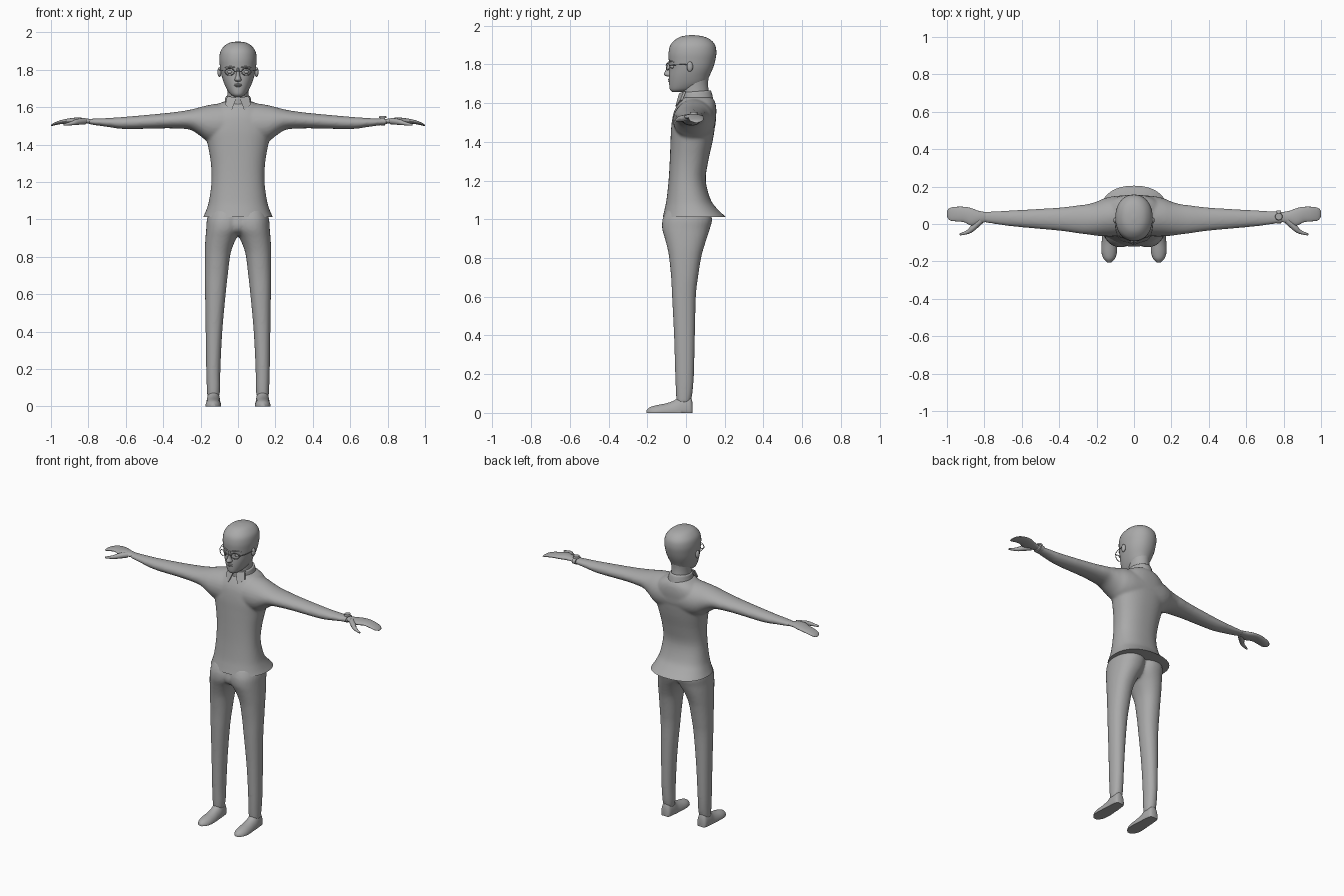
import bpy, bmesh, math
from mathutils import Vector, Matrix

if "Cube" in bpy.data.objects:
    bpy.data.objects.remove(bpy.data.objects["Cube"])

GREY = bpy.data.materials.new("plain_grey")
GREY.diffuse_color = (0.4, 0.4, 0.4, 1)
GREY.use_nodes = True
GREY.node_tree.nodes["Principled BSDF"].inputs["Base Color"].default_value = GREY.diffuse_color


def finish(name, me, angle=50):
    """Link a mesh as a smooth-shaded object with the one colour."""
    me.name = name
    me.materials.clear()
    me.materials.append(GREY)
    ob = bpy.data.objects.new(name, me)
    bpy.context.collection.objects.link(ob)
    bpy.ops.object.select_all(action='DESELECT')
    ob.select_set(True)
    bpy.context.view_layer.objects.active = ob
    bpy.ops.object.shade_smooth_by_angle(angle=math.radians(angle))
    return ob


def from_bm(name, bm, angle=50):
    bmesh.ops.recalc_face_normals(bm, faces=bm.faces[:])
    me = bpy.data.meshes.new(name)
    bm.to_mesh(me)
    bm.free()
    return finish(name, me, angle)


def bake(ob):
    """Replace an object by the plain mesh its modifiers or bevel give."""
    dg = bpy.context.evaluated_depsgraph_get()
    me = bpy.data.meshes.new_from_object(ob.evaluated_get(dg))
    bpy.data.objects.remove(ob)
    return me


def catmull(p0, p1, p2, p3, t):
    return [0.5 * (2 * b + (c - a) * t + (2 * a - 5 * b + 4 * c - d) * t * t
            + (3 * b - a - 3 * c + d) * t ** 3) for a, b, c, d in zip(p0, p1, p2, p3)]


def loft(bm, secs, axis, n=32, steps=4, power=2.0, side=1, floor=None):
    """Skin oval sections (t, a0, a1, b0, b1) placed along an axis."""
    rows = []
    for i in range(len(secs) - 1):
        quad = [secs[max(0, min(len(secs) - 1, i + k))] for k in (-1, 0, 1, 2)]
        rows += [catmull(*quad, s / steps) for s in range(steps)]
    rows.append(secs[-1])
    rings = []
    for t, a0, a1, b0, b1 in rows:
        ring = []
        for k in range(n):
            c, s = math.cos(2 * math.pi * k / n), math.sin(2 * math.pi * k / n)
            a = (a0 + a1) / 2 + (a1 - a0) / 2 * math.copysign(abs(c) ** (2 / power), c)
            b = (b0 + b1) / 2 + (b1 - b0) / 2 * math.copysign(abs(s) ** (2 / power), s)
            p = {'x': (t, a, b), 'y': (a, t, b), 'z': (a, b, t)}[axis]
            z = p[2] if floor is None else max(floor, p[2])
            ring.append(bm.verts.new((p[0] * side, p[1], z)))
        rings.append(ring)
    for r, q in zip(rings, rings[1:]):
        for k in range(n):
            bm.faces.new((r[k], r[(k + 1) % n], q[(k + 1) % n], q[k]))
    bm.faces.new(rings[0])
    bm.faces.new(rings[-1])


def fuse(name, bm, voxel, smooth):
    """Merge overlapping volumes into one soft skin."""
    ob = from_bm(name, bm)
    m = ob.modifiers.new("fuse", 'REMESH')
    m.mode, m.voxel_size = 'VOXEL', voxel
    m = ob.modifiers.new("soften", 'SMOOTH')
    m.factor, m.iterations = 0.5, smooth
    return bake(ob)


def tube(name, pts, radius, cyclic=False, radii=None):
    cu = bpy.data.curves.new(name, 'CURVE')
    cu.dimensions, cu.bevel_depth, cu.bevel_resolution = '3D', radius, 3
    cu.use_fill_caps = True
    sp = cu.splines.new('NURBS')
    sp.points.add(len(pts) - 1)
    for i, p in enumerate(pts):
        sp.points[i].co = (*p, 1)
        sp.points[i].radius = radii[i] if radii else 1
    sp.order_u, sp.use_endpoint_u, sp.use_cyclic_u = min(3, len(pts)), True, cyclic
    sp.resolution_u = 6
    ob = bpy.data.objects.new(name, cu)
    bpy.context.collection.objects.link(ob)
    bpy.context.view_layer.update()
    return finish(name, bake(ob))


def ball(name, loc, size):
    bm = bmesh.new()
    bmesh.ops.create_uvsphere(bm, u_segments=20, v_segments=12, radius=1,
                              matrix=Matrix.Translation(loc) @ Matrix.Diagonal((*size, 1)))
    return from_bm(name, bm)


def sym(secs):
    """Sections given as (z, half width, front, back)."""
    return [(z, -w, w, f, b) for z, w, f, b in secs]


# Shirt: flared body fused with both sleeves, trimmed flat at the hem
bm = bmesh.new()
loft(bm, sym([(.96, .215, -.135, .25), (1.01, .188, -.121, .207), (1.05, .17, -.111, .165),
              (1.1, .155, -.101, .128), (1.2, .142, -.09, .102), (1.3, .145, -.084, .115),
              (1.4, .162, -.08, .137), (1.48, .18, -.076, .15), (1.55, .17, -.064, .157),
              (1.6, .13, -.04, .152), (1.63, .08, -.02, .135)]), 'z', n=48, power=2.3)
sleeve = [(0, -.06, .155, 1.40, 1.625), (.1, -.066, .15, 1.40, 1.62), (.16, -.066, .137, 1.415, 1.611),
          (.2, -.063, .12, 1.445, 1.601), (.25, -.056, .106, 1.477, 1.588), (.3, -.05, .1, 1.485, 1.579),
          (.4, -.036, .088, 1.487, 1.567), (.6, -.018, .076, 1.483, 1.549),
          (.7, -.007, .071, 1.495, 1.542), (.8, .008, .066, 1.509, 1.538)]
for s in (1, -1):
    loft(bm, sleeve, 'x', side=s)
me = fuse("shirt", bm, .008, 6)
bm = bmesh.new()
bm.from_mesh(me)
bmesh.ops.bisect_plane(bm, geom=bm.verts[:] + bm.edges[:] + bm.faces[:], plane_co=(0, 0, 1.012),
                       plane_no=(0, 0, -1), clear_outer=True)
bmesh.ops.holes_fill(bm, edges=[e for e in bm.edges if e.is_boundary], sides=0)
from_bm("shirt", bm)

# Trousers: two legs and a seat piece fused together
bm = bmesh.new()
leg = [(1.05, -.03, .15, -.1, .12), (1.0, -.03, .166, -.121, .135), (.95, -.022, .17, -.123, .123),
       (.9, .008, .174, -.109, .107), (.85, .03, .177, -.096, .091), (.8, .043, .178, -.087, .078),
       (.7, .055, .178, -.077, .062), (.6, .066, .176, -.072, .051), (.4, .084, .173, -.062, .046),
       (.2, .094, .17, -.056, .041), (.1, .095, .167, -.052, .033), (.05, .1, .164, -.048, .022)]
for s in (1, -1):
    loft(bm, leg, 'z', side=s, power=2.2)
loft(bm, sym([(1.05, .1, -.1, .1), (.98, .09, -.118, .1), (.94, .07, -.108, .085),
              (.915, .035, -.07, .05)]), 'z')
finish("trousers", fuse("trousers", bm, .008, 5))

# Shoes and hands on both sides
for s, tag in ((1, "left"), (-1, "right")):
    bm = bmesh.new()
    loft(bm, [(.034, .112, .152, -.03, .05), (.022, .1, .164, -.05, .085), (-.02, .095, .168, -.06, .092),
              (-.06, .093, .17, -.055, .065), (-.1, .09, .173, -.045, .05), (-.15, .091, .174, -.036, .04),
              (-.185, .102, .163, -.026, .03), (-.205, .122, .143, -.01, .014)],
         'y', side=s, floor=0)
    from_bm(tag + "_shoe", bm)
    bm = bmesh.new()
    loft(bm, [(.78, .014, .062, 1.512, 1.535), (.83, .002, .07, 1.512, 1.543),
              (.87, -.008, .085, 1.513, 1.544), (.91, .01, .092, 1.514, 1.539),
              (.95, .014, .092, 1.509, 1.53), (.985, .02, .086, 1.502, 1.516),
              (1.0, .04, .07, 1.498, 1.505)], 'x', side=s)
    from_bm(tag + "_hand", bm)
    tube(tag + "_thumb", [(.82 * s, .018, 1.526), (.86 * s, -.02, 1.522), (.885 * s, -.045, 1.514),
                          (.932 * s, -.056, 1.506)], .018, radii=(1, .95, .6, .3))

# Wristwatch on one arm
bm = bmesh.new()
loft(bm, [(.762, .003, .073, 1.502, 1.545), (.785, .003, .073, 1.502, 1.545)], 'x', steps=1)
from_bm("watch_band", bm, 30)
bm = bmesh.new()
bmesh.ops.create_cone(bm, cap_ends=True, segments=24, radius1=.02, radius2=.018, depth=.012,
                      matrix=Matrix.Translation((.774, .04, 1.548)))
from_bm("watch_case", bm, 30)

# Head and neck
bm = bmesh.new()
loft(bm, sym([(1.658, .022, -.072, -.02), (1.67, .042, -.083, .05), (1.70, .062, -.087, .1),
              (1.74, .079, -.087, .121), (1.78, .091, -.085, .139), (1.82, .097, -.089, .151),
              (1.86, .1, -.09, .157), (1.90, .093, -.08, .15), (1.93, .07, -.052, .123),
              (1.945, .043, -.02, .085), (1.951, .008, .022, .04)]), 'z', n=40, power=2.15)
from_bm("head", bm, 80)
bm = bmesh.new()
loft(bm, sym([(1.58, .07, -.03, .13), (1.64, .058, -.022, .12), (1.7, .058, -.02, .114),
              (1.76, .065, -.01, .12)]), 'z')
from_bm("neck", bm)

# Face: nose and lips
bm = bmesh.new()
loft(bm, sym([(1.81, .007, -.094, -.06), (1.785, .009, -.1, -.06), (1.765, .012, -.107, -.06),
              (1.75, .018, -.114, -.06), (1.741, .016, -.108, -.06), (1.736, .008, -.092, -.06)]), 'z', n=16)
from_bm("nose", bm, 80)
for name, z, y in (("upper_lip", 1.721, -.088), ("lower_lip", 1.713, -.087)):
    tube(name, [(-.027, -.077, 1.718), (-.012, y, z), (.012, y, z), (.027, -.077, 1.718)],
         .005, radii=(.3, 1, 1, .3))

# Eyes, brows, ears and spectacles
for s, tag in ((1, "left"), (-1, "right")):
    ball(tag + "_eye", (.042 * s, -.068, 1.788), (.016, .014, .01))
    tube(tag + "_brow", [(.018 * s, -.088, 1.812), (.042 * s, -.084, 1.82), (.068 * s, -.062, 1.812)],
         .004, radii=(1, 1, .4))
    ball(tag + "_ear", (.099 * s, .02, 1.788), (.011, .016, .026))
    rim = [((.045 + .026 * math.cos(a)) * s, -.094 + .008 * math.cos(a), 1.789 + .019 * math.sin(a))
           for a in (k * math.pi / 6 for k in range(12))]
    tube(tag + "_rim", rim, .0022, cyclic=True)
    tube(tag + "_temple", [(.07 * s, -.086, 1.794), (.097 * s, -.07, 1.798), (.102 * s, .02, 1.8)], .0022)
tube("bridge", [(-.02, -.101, 1.79), (0, -.104, 1.796), (.02, -.101, 1.79)], .0022)

# Collar: tilted band around the neck plus two pointed front flaps
bm = bmesh.new()
loft(bm, sym([(1.605, .077, -.03, .142), (1.635, .07, -.03, .136), (1.655, .066, -.03, .13),
              (1.66, .06, -.024, .124)]), 'z')
for v in bm.verts:
    v.co.z += (v.co.y - .05) * .08
from_bm("collar_band", bm)
for s, tag in ((1, "left"), (-1, "right")):
    bm = bmesh.new()
    front = [bm.verts.new((x * s, y, z)) for x, y, z in
             ((.008, -.036, 1.65), (.058, -.012, 1.66), (.068, -.03, 1.615), (.034, -.055, 1.583))]
    face = bm.faces.new(front)
    ext = bmesh.ops.extrude_face_region(bm, geom=[face])
    bmesh.ops.translate(bm, vec=Vector((0, .012, 0)),
                        verts=[g for g in ext['geom'] if isinstance(g, bmesh.types.BMVert)])
    from_bm(tag + "_collar_flap", bm, 30)
